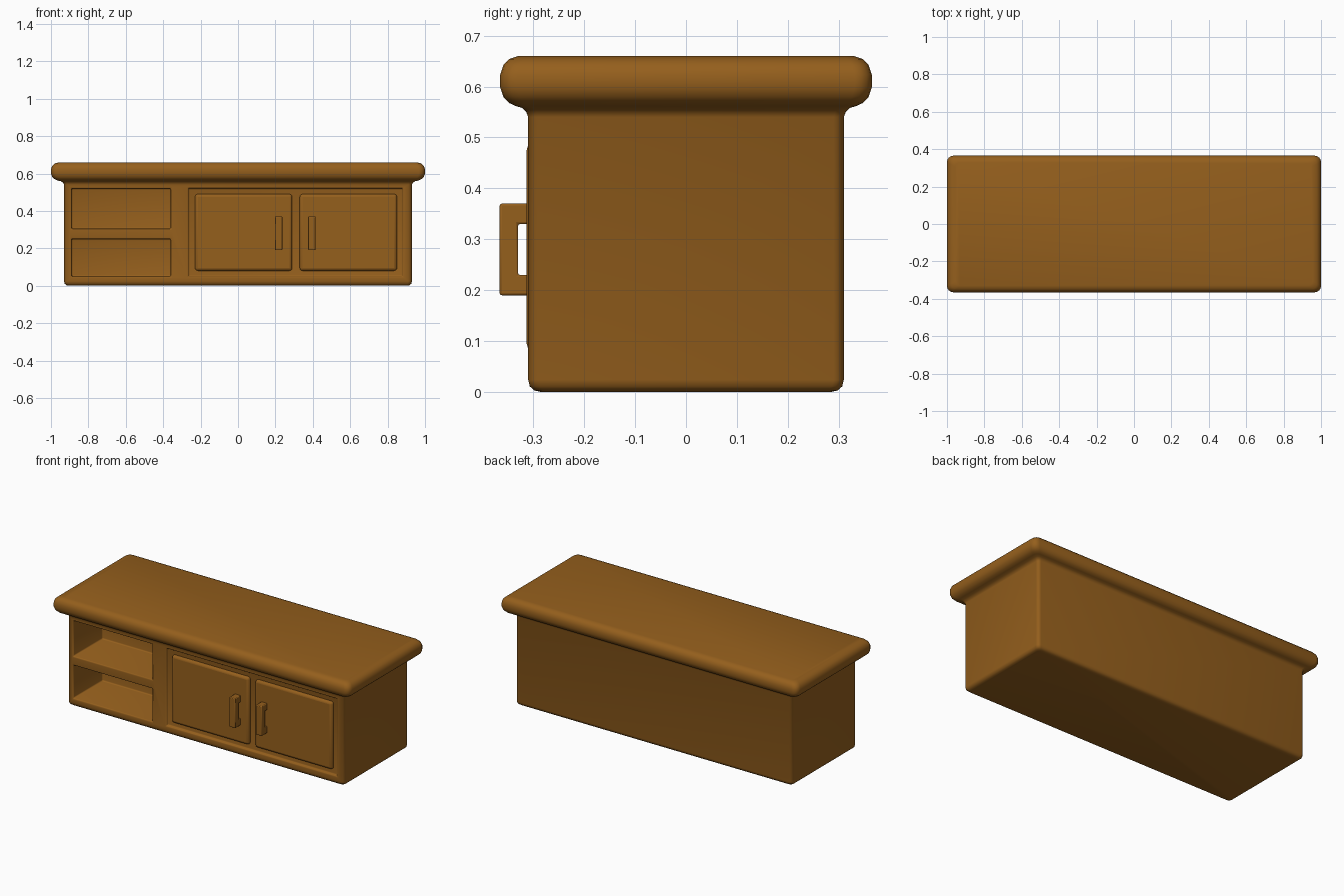
import bpy, bmesh, math

if "Cube" in bpy.data.objects:
    bpy.data.objects.remove(bpy.data.objects["Cube"])

wood = bpy.data.materials.new("wood")
wood.diffuse_color = (0.30, 0.115, 0.012, 1)
wood.use_nodes = True
wood.node_tree.nodes["Principled BSDF"].inputs["Base Color"].default_value = wood.diffuse_color


def finish(name, bm):
    bmesh.ops.recalc_face_normals(bm, faces=bm.faces)
    mesh = bpy.data.meshes.new(name)
    bm.to_mesh(mesh)
    bm.free()
    ob = bpy.data.objects.new(name, mesh)
    bpy.context.collection.objects.link(ob)
    mesh.materials.append(wood)
    return ob


def add_bevel(ob, width, segments=3, angle=50):
    m = ob.modifiers.new("bevel", 'BEVEL')
    m.width, m.segments = width, segments
    m.limit_method, m.angle_limit = 'ANGLE', math.radians(angle)


def smooth(ob):
    bpy.ops.object.select_all(action='DESELECT')
    bpy.context.view_layer.objects.active = ob
    ob.select_set(True)
    bpy.ops.object.shade_smooth_by_angle(angle=math.radians(40))


def box(name, x0, x1, y0, y1, z0, z1):
    bm = bmesh.new()
    bmesh.ops.create_cube(bm, size=1)
    for v in bm.verts:
        v.co = ((x0 + x1) / 2 + v.co.x * (x1 - x0),
                (y0 + y1) / 2 + v.co.y * (y1 - y0),
                (z0 + z1) / 2 + v.co.z * (z1 - z0))
    return finish(name, bm)


def ring(bm, hx, hy, r, z, n=4):
    verts = []
    for k, (sx, sy) in enumerate([(1, 1), (-1, 1), (-1, -1), (1, -1)]):
        for i in range(n + 1):
            a = math.pi / 2 * (k + i / n)
            verts.append(bm.verts.new((sx * (hx - r) + r * math.cos(a),
                                       sy * (hy - r) + r * math.sin(a), z)))
    return verts


# Carcass and overhanging rounded top, lofted from one edge profile (offset, z)
profile = [(-0.025, 0), (-0.012, 0.003), (-0.003, 0.011), (0, 0.024), (0, 0.54),
           (0.004, 0.55), (0.012, 0.558), (0.025, 0.562), (0.038, 0.568),
           (0.049, 0.58), (0.055, 0.598), (0.055, 0.624), (0.049, 0.642),
           (0.038, 0.654), (0.02, 0.66)]
bm = bmesh.new()
rings = [ring(bm, 0.93 + d * (1.27 if d > 0 else 1), 0.31 + d, 0.02 + max(d, 0) * 0.25, z)
         for d, z in profile]
for a, b in zip(rings, rings[1:]):
    for i in range(len(a)):
        j = (i + 1) % len(a)
        bm.faces.new((a[i], a[j], b[j], b[i]))
bm.faces.new(rings[0])
bm.faces.new(rings[-1])
cabinet = finish("cabinet_body", bm)

# Openings: two shelves and the shallow door recess
openings = [("upper_shelf_cutter", -0.89, -0.36, -0.03, 0.305, 0.52),
            ("lower_shelf_cutter", -0.89, -0.36, -0.03, 0.05, 0.25),
            ("door_recess_cutter", -0.265, 0.88, -0.295, 0.05, 0.52)]
for name, x0, x1, y1, z0, z1 in openings:
    cutter = box(name, x0, x1, -0.5, y1, z0, z1)
    cutter.hide_render = True
    cutter.hide_set(True)
    m = cabinet.modifiers.new(name, 'BOOLEAN')
    m.object, m.operation, m.solver = cutter, 'DIFFERENCE', 'EXACT'
add_bevel(cabinet, 0.01)

# Apply the cuts and drop the cutters
dg = bpy.context.evaluated_depsgraph_get()
cut_mesh = bpy.data.meshes.new_from_object(cabinet.evaluated_get(dg))
cabinet.modifiers.clear()
cabinet.data = cut_mesh
for name, *_ in openings:
    bpy.data.objects.remove(bpy.data.objects[name])
smooth(cabinet)

# Doors with bracket handles
c_shape = [(-0.30, 0.19), (-0.366, 0.19), (-0.366, 0.37), (-0.30, 0.37),
           (-0.30, 0.33), (-0.33, 0.33), (-0.33, 0.23), (-0.30, 0.23)]
for side, x0, x1, hx in [("left", -0.23, 0.29, 0.217), ("right", 0.33, 0.85, 0.395)]:
    door = box(side + "_door", x0, x1, -0.313, -0.28, 0.08, 0.49)
    add_bevel(door, 0.015)
    smooth(door)

    bm = bmesh.new()
    face = bm.faces.new([bm.verts.new((hx - 0.02, y, z)) for y, z in c_shape])
    out = bmesh.ops.extrude_face_region(bm, geom=[face])
    for v in out["geom"]:
        if isinstance(v, bmesh.types.BMVert):
            v.co.x += 0.04
    handle = finish(side + "_handle", bm)
    add_bevel(handle, 0.004, 2)
    smooth(handle)
